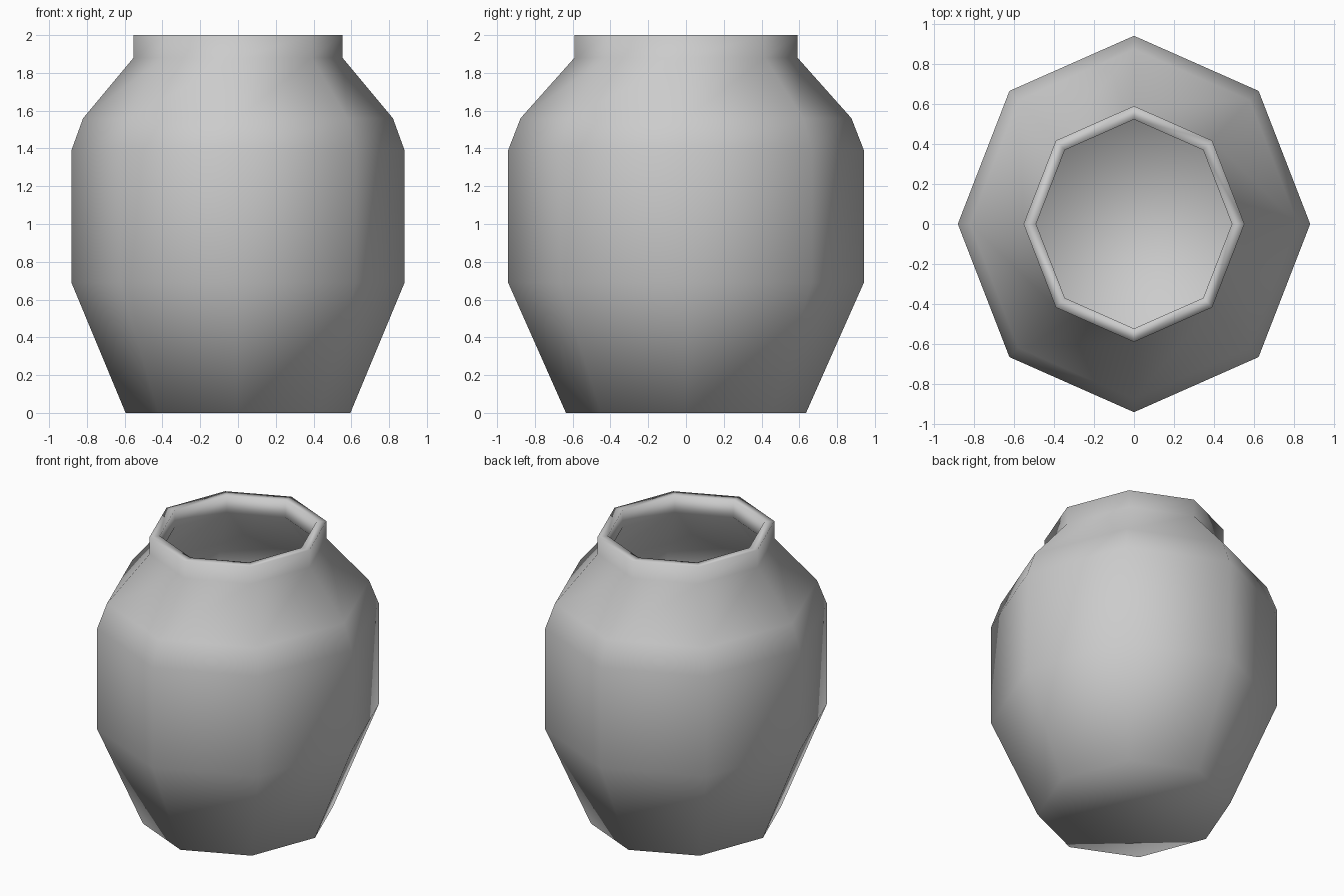
import bpy, bmesh, math

if "Cube" in bpy.data.objects:
    bpy.data.objects.remove(bpy.data.objects["Cube"])

SIDES = 8
Y_SCALE = 1.068  # the pot is slightly deeper than wide

# (radius along x, height): outer wall from base to rim, then inner wall down to the floor
OUTER = [(0.595, 0.0), (0.882, 0.69), (0.882, 1.39), (0.82, 1.56), (0.553, 1.88), (0.553, 2.0)]
INNER = [(0.49, 2.0), (0.49, 1.88), (0.765, 1.53), (0.822, 1.38), (0.822, 0.71), (0.55, 0.06)]

clay = bpy.data.materials.new("grey clay")
clay.diffuse_color = (0.6, 0.6, 0.6, 1.0)
clay.use_nodes = True
clay.node_tree.nodes["Principled BSDF"].inputs["Base Color"].default_value = clay.diffuse_color


def ring(bm, radius, z):
    pts = [2 * math.pi * i / SIDES for i in range(SIDES)]
    return [bm.verts.new((radius * math.cos(a), radius * Y_SCALE * math.sin(a), z)) for a in pts]


def lathe(name, profile, material):
    bm = bmesh.new()
    rings = [ring(bm, r, z) for r, z in profile]
    for low, high in zip(rings, rings[1:]):
        for i in range(SIDES):
            j = (i + 1) % SIDES
            bm.faces.new((low[i], low[j], high[j], high[i]))
    # closed base and inside floor
    bm.faces.new(rings[0][::-1])
    bm.faces.new(rings[-1])
    for face in bm.faces:
        face.smooth = True
    mesh = bpy.data.meshes.new(name)
    bm.to_mesh(mesh)
    bm.free()
    mesh.materials.append(material)
    obj = bpy.data.objects.new(name, mesh)
    bpy.context.collection.objects.link(obj)
    return obj


# One-piece hollow pot, smooth shaded over eight sides
lathe("pot", OUTER + INNER, clay)
